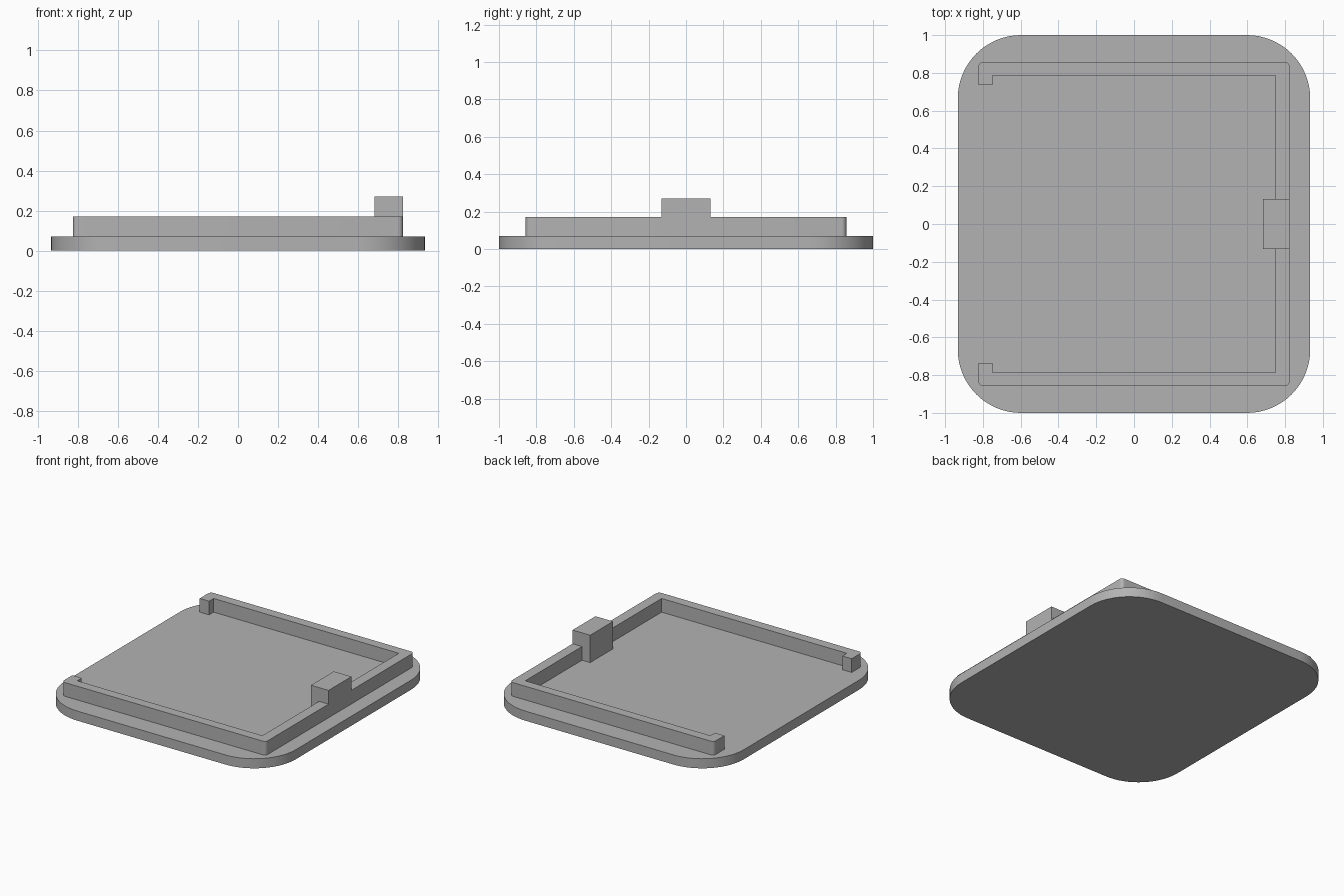
import bpy
import bmesh
from math import cos, sin, pi, radians
from mathutils import Vector

cube = bpy.data.objects.get("Cube")
if cube:
    bpy.data.objects.remove(cube, do_unlink=True)

grey = bpy.data.materials.new("plain grey")
grey.use_nodes = True
colour = (0.45, 0.45, 0.45, 1)
grey.diffuse_color = colour
grey.node_tree.nodes["Principled BSDF"].inputs["Base Color"].default_value = colour


def arc(cx, cy, r, start, steps):
    """Quarter circle, anticlockwise from the start angle."""
    return [(cx + r * cos(start + pi / 2 * i / steps),
             cy + r * sin(start + pi / 2 * i / steps)) for i in range(steps + 1)]


def rounded_corner(hx, hy, sx, sy, r, steps):
    start = {(1, 1): 0, (-1, 1): pi / 2, (-1, -1): pi, (1, -1): 3 * pi / 2}[sx, sy]
    return arc(sx * (hx - r), sy * (hy - r), r, start, steps)


def extrude(name, outline, z0, z1):
    """Solid prism from an anticlockwise outline."""
    bm = bmesh.new()
    face = bm.faces.new([bm.verts.new((x, y, z0)) for x, y in outline])
    top = bmesh.ops.extrude_face_region(bm, geom=[face], use_keep_orig=True)
    verts = [v for v in top["geom"] if isinstance(v, bmesh.types.BMVert)]
    bmesh.ops.translate(bm, verts=verts, vec=Vector((0, 0, z1 - z0)))
    bmesh.ops.recalc_face_normals(bm, faces=bm.faces)
    mesh = bpy.data.meshes.new(name)
    bm.to_mesh(mesh)
    bm.free()
    mesh.materials.append(grey)
    obj = bpy.data.objects.new(name, mesh)
    bpy.context.collection.objects.link(obj)
    return obj


def smooth(obj):
    bpy.ops.object.select_all(action='DESELECT')
    obj.select_set(True)
    bpy.context.view_layer.objects.active = obj
    bpy.ops.object.shade_smooth_by_angle(angle=radians(30))


# Base plate with large rounded corners
plate_top = 0.07
corners = [(1, 1), (-1, 1), (-1, -1), (1, -1)]
plate = extrude("base_plate",
                [p for sx, sy in corners
                 for p in rounded_corner(0.933, 1.0, sx, sy, 0.335, 16)],
                0, plate_top)

# Three-sided rim, open at the left edge, with a short return at each end
hx, hy = 0.824, 0.857
ix, iy, lip = 0.748, 0.787, 0.735
outline = [p for sx, sy in corners[:2]
           for p in rounded_corner(hx, hy, sx, sy, 0.025, 6)]
outline += [(-hx, lip), (-ix, lip), (-ix, iy), (ix, iy)]
outline += [(x, -y) for x, y in reversed(outline)]
rim = extrude("raised_rim", outline, plate_top, 0.17)

# Tall latch block fused into the middle of the right-hand rim wall
bx, by = 0.682, 0.132
block = extrude("latch_block", [(bx, -by), (hx, -by), (hx, by), (bx, by)],
                plate_top, 0.27)
union = rim.modifiers.new("join_block", 'BOOLEAN')
union.operation = 'UNION'
union.solver = 'EXACT'
union.object = block
bpy.ops.object.select_all(action='DESELECT')
bpy.context.view_layer.objects.active = rim
rim.select_set(True)
bpy.ops.object.modifier_apply(modifier=union.name)
bpy.data.objects.remove(block, do_unlink=True)

for obj in (plate, rim):
    smooth(obj)
